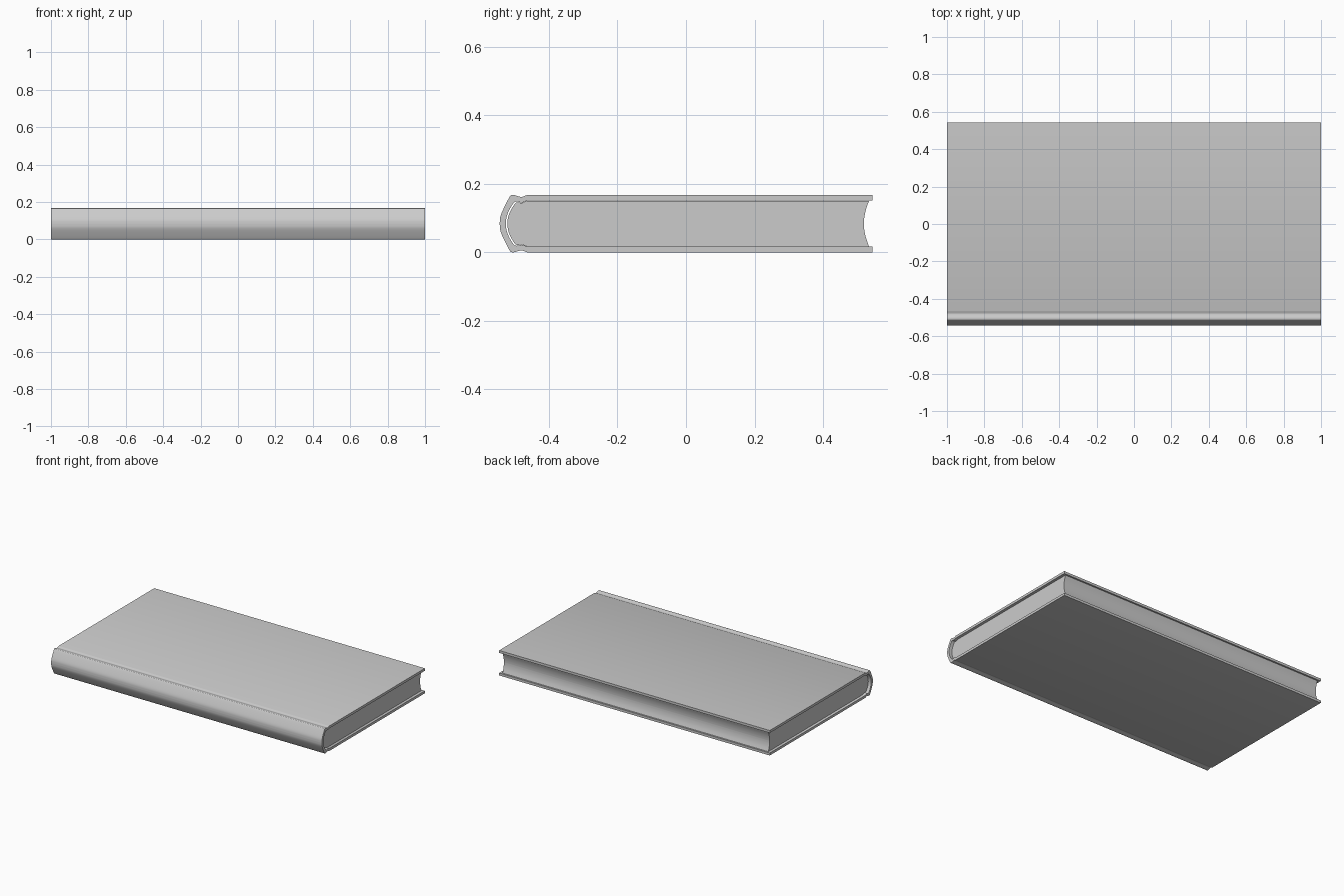
import bpy, bmesh
from math import radians
from mathutils import Vector

if "Cube" in bpy.data.objects:
    bpy.data.objects.remove(bpy.data.objects["Cube"])

MID = 0.0835   # half the book thickness


def smooth_path(points, steps=5):
    """Catmull-Rom curve through 2D points."""
    p = [Vector(q) for q in points]
    p = [2 * p[0] - p[1]] + p + [2 * p[-1] - p[-2]]
    out = []
    for a, b, c, d in zip(p, p[1:], p[2:], p[3:]):
        for i in range(steps):
            t = i / steps
            out.append(0.5 * (2 * b + (c - a) * t + (2 * a - 5 * b + 4 * c - d) * t**2
                              + (3 * b - a - 3 * c + d) * t**3))
    return out + [p[-2]]


def mirrored(half):
    """Upper half path ending at height 0, continued by its mirror image."""
    return half + [Vector((q.x, -q.y)) for q in reversed(half[:-1])]


def extrude_profile(name, outline, half_length):
    bm = bmesh.new()
    face = bm.faces.new([bm.verts.new((-half_length, q.x, q.y + MID)) for q in outline])
    new = bmesh.ops.extrude_face_region(bm, geom=[face])["geom"]
    verts = [v for v in new if isinstance(v, bmesh.types.BMVert)]
    bmesh.ops.translate(bm, verts=verts, vec=(2 * half_length, 0, 0))
    # keep the starting cap so the solid is closed
    if not face.is_valid or len([f for f in bm.faces if len(f.verts) > 4]) < 2:
        bmesh.ops.holes_fill(bm, edges=[e for e in bm.edges if e.is_boundary], sides=0)
    bmesh.ops.recalc_face_normals(bm, faces=bm.faces)
    mesh = bpy.data.meshes.new(name)
    bm.to_mesh(mesh)
    bm.free()
    obj = bpy.data.objects.new(name, mesh)
    bpy.context.collection.objects.link(obj)
    bpy.ops.object.select_all(action='DESELECT')
    obj.select_set(True)
    bpy.context.view_layer.objects.active = obj
    bpy.ops.object.shade_smooth_by_angle(angle=radians(35))
    return obj


# Cover: two boards, hinge grooves and rounded spine in one folded section
fore = 0.544
outer = smooth_path([(-0.464, 0.0835), (-0.472, 0.0805), (-0.480, 0.078), (-0.490, 0.080),
                     (-0.499, 0.083), (-0.508, 0.0835), (-0.515, 0.078), (-0.533, 0.043),
                     (-0.542, 0.020), (-0.544, 0)])
inner = smooth_path([(-0.464, 0.067), (-0.472, 0.064), (-0.480, 0.0615), (-0.489, 0.064),
                     (-0.498, 0.064), (-0.505, 0.058), (-0.517, 0.038), (-0.524, 0.018),
                     (-0.526, 0)])
outer = mirrored([Vector((fore, 0.0835))] + outer)
inner = mirrored([Vector((fore, 0.067))] + inner)
extrude_profile("cover", outer + inner[::-1], 1.0)

# Page block: rounded back, hollow fore edge, set in from the cover ends
back = smooth_path([(-0.464, 0.0665), (-0.480, 0.0605), (-0.489, 0.062), (-0.496, 0.061),
                    (-0.502, 0.055), (-0.513, 0.036), (-0.5195, 0.018), (-0.5215, 0)])
hollow = smooth_path([(0.519, 0), (0.5205, 0.018), (0.525, 0.040), (0.534, 0.0665)])
pages = mirrored(back) + mirrored(hollow[::-1])[::-1]
extrude_profile("page_block", pages, 0.982)
